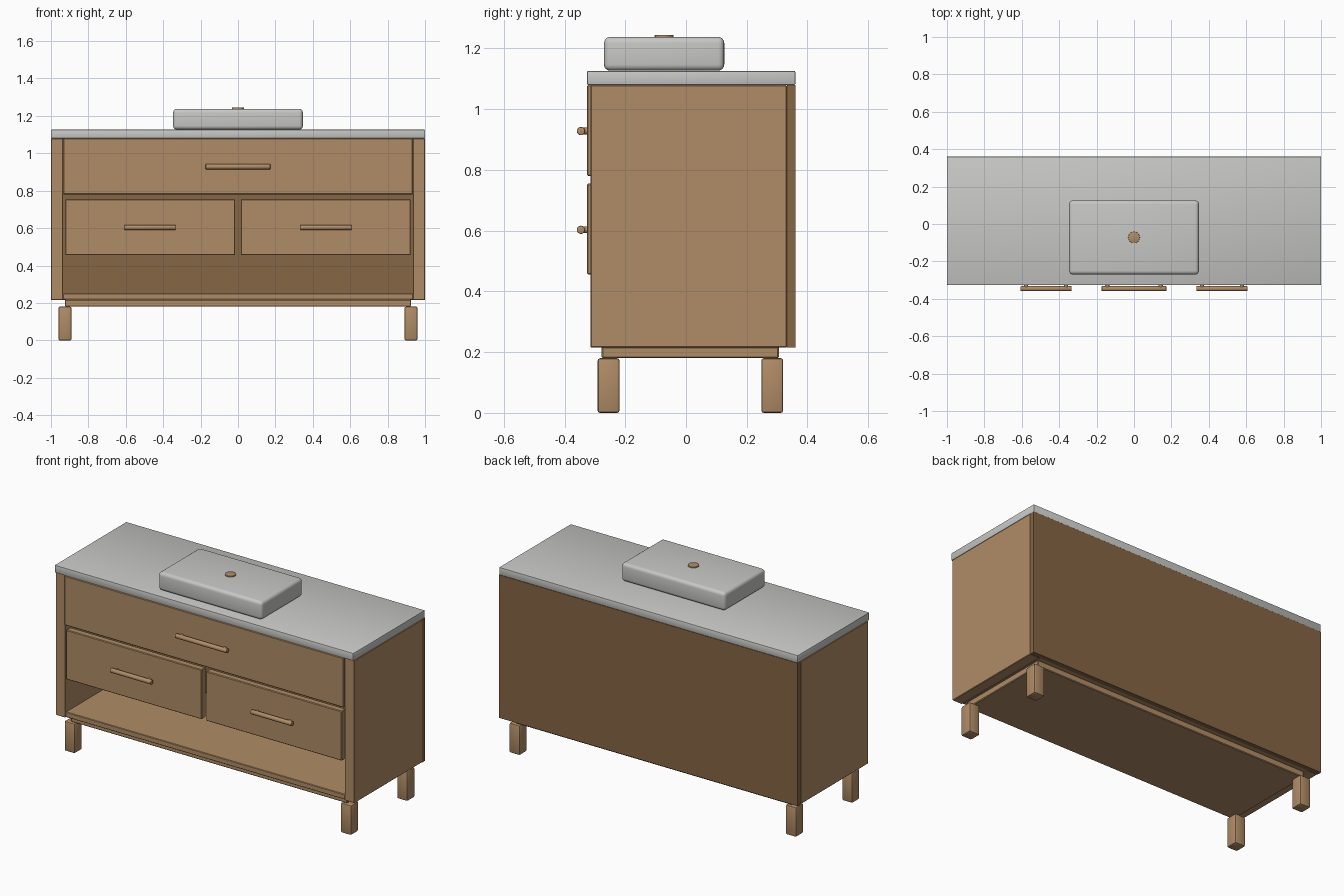
import bpy
import math

default = bpy.data.objects.get("Cube")
if default:
    bpy.data.objects.remove(default, do_unlink=True)


def make_material(name, rgb):
    mat = bpy.data.materials.new(name)
    mat.use_nodes = True
    colour = (*rgb, 1.0)
    mat.diffuse_color = colour
    mat.node_tree.nodes["Principled BSDF"].inputs["Base Color"].default_value = colour
    return mat


wood = make_material("light wood", (0.434, 0.262, 0.133))
dark_wood = make_material("dark wood", (0.238, 0.133, 0.058))
stone = make_material("grey stone", (0.575, 0.575, 0.56))


def finish(obj, name, mat, bevel=0.0, segments=1):
    """Name, colour, round off and shade one part."""
    obj.name = name
    obj.data.materials.append(mat)
    if bevel:
        mod = obj.modifiers.new("Rounded edges", "BEVEL")
        mod.width = bevel
        mod.segments = segments
        bpy.ops.object.modifier_apply(modifier=mod.name)
    bpy.ops.object.shade_smooth_by_angle(angle=math.radians(35))
    return obj


def box(name, x, y, z, mat, bevel=0.0, segments=1):
    """Box spanning the given (low, high) ranges."""
    spans = (x, y, z)
    bpy.ops.mesh.primitive_cube_add(size=1, location=[(a + b) / 2 for a, b in spans])
    obj = bpy.context.object
    obj.scale = [b - a for a, b in spans]
    bpy.ops.object.transform_apply(location=False, rotation=False, scale=True)
    return finish(obj, name, mat, bevel, segments)


def rod(name, centre, radius, length, axis, mat, bevel=0.0):
    """Cylinder lying along the x, y or z axis."""
    turn = {"x": (0, math.pi / 2, 0), "y": (math.pi / 2, 0, 0), "z": (0, 0, 0)}[axis]
    bpy.ops.mesh.primitive_cylinder_add(vertices=24, radius=radius, depth=length,
                                        location=centre, rotation=turn)
    return finish(bpy.context.object, name, mat, bevel, 2)


def handle(name, x, z, half):
    """Bar pull standing off the drawer on two posts."""
    rod(name + "_bar", (x, -0.346, z), 0.0135, 2 * half, "x", wood, 0.003)
    for side, word in ((-1, "right"), (1, "left")):
        rod(f"{name}_{word}_post", (x + side * (half - 0.03), -0.333, z),
            0.011, 0.026, "y", wood)


# Cabinet carcass
for side, word in ((-1, "right"), (1, "left")):
    box(word + "_side_panel", sorted((side * 0.935, side)), (-0.315, 0.332),
        (0.215, 1.08), wood, 0.003)
box("back_panel", (-1, 1), (0.332, 0.36), (0.215, 1.08), dark_wood)
box("bottom_shelf", (-0.935, 0.935), (-0.312, 0.332), (0.218, 0.25), wood, 0.003)
box("base_plinth", (-0.925, 0.925), (-0.278, 0.306), (0.18, 0.218), wood, 0.004)

# Legs
for side, word in ((-1, "right"), (1, "left")):
    for y, place in ((-0.255, "front"), (0.284, "back")):
        x = side * 0.925
        box(f"{place}_{word}_leg", (x - 0.035, x + 0.035), (y - 0.036, y + 0.036),
            (0, 0.18), wood, 0.008, 2)

# Drawers and pulls
box("top_drawer", (-0.935, 0.935), (-0.326, -0.285), (0.78, 1.08), wood, 0.004)
handle("top_handle", 0, 0.928, 0.173)
for side, word in ((-1, "right"), (1, "left")):
    box(f"lower_{word}_drawer", sorted((side * 0.015, side * 0.923)),
        (-0.326, -0.285), (0.455, 0.755), wood, 0.004)
    handle(f"lower_{word}_handle", side * 0.47, 0.603, 0.137)

# Countertop, basin and drain
box("countertop", (-1, 1), (-0.326, 0.36), (1.08, 1.126), stone, 0.004, 2)
box("basin", (-0.347, 0.347), (-0.27, 0.126), (1.127, 1.238), stone, 0.02, 4)
rod("drain", (0, -0.072, 1.239), 0.031, 0.012, "z", wood, 0.002)
